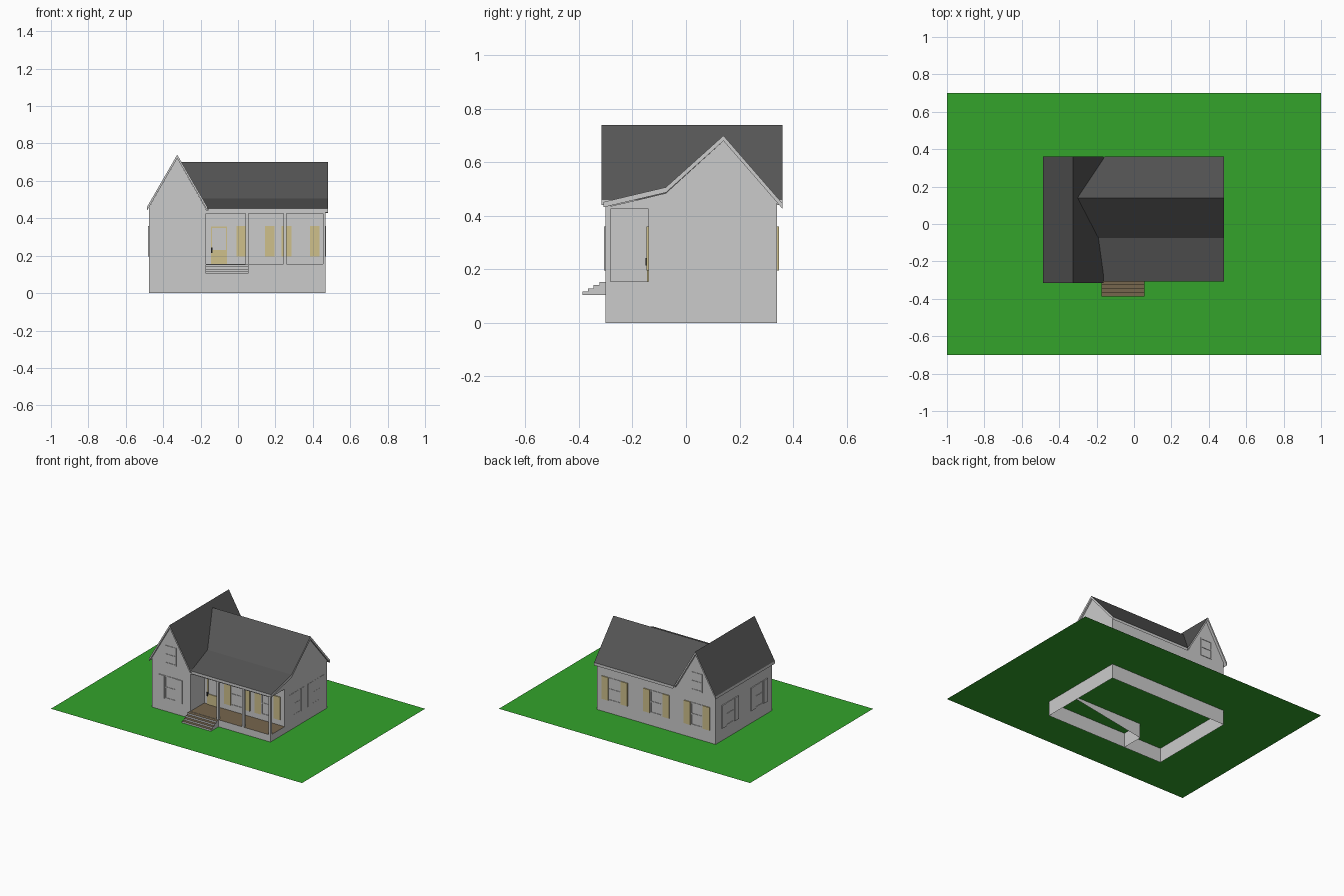
import bpy, bmesh
from mathutils import Vector

if "Cube" in bpy.data.objects:
    bpy.data.objects.remove(bpy.data.objects["Cube"])


def material(name, rgb):
    m = bpy.data.materials.new(name)
    m.diffuse_color = (*rgb, 1)
    m.use_nodes = True
    m.node_tree.nodes["Principled BSDF"].inputs["Base Color"].default_value = m.diffuse_color
    return m


GRASS = material("grass", (0.033, 0.37, 0.024))
ROOF = material("roof_shingle", (0.09, 0.09, 0.09))
TAN = material("tan_paint", (0.62, 0.53, 0.26))
WOOD = material("deck_wood", (0.18, 0.133, 0.075))
DARK = material("dark_metal", (0.03, 0.03, 0.03))
WALL = material("wall_grey", (0.8, 0.8, 0.8))
G = 0.105          # ground level
FLOOR = 0.155      # porch floor level


def finish(name, bm, mats=()):
    me = bpy.data.meshes.new(name)
    bm.to_mesh(me)
    bm.free()
    for m in mats:
        me.materials.append(m)
    ob = bpy.data.objects.new(name, me)
    bpy.context.collection.objects.link(ob)
    return ob


def sheets(name, polys, mat=None):
    """Flat single-sided polygons in one object."""
    bm = bmesh.new()
    for poly in polys:
        bm.faces.new([bm.verts.new(p) for p in poly])
    return finish(name, bm, [mat] if mat else [])


def boxes(name, items, mat=None, top=None):
    """Boxes given as (x0, x1, y0, y1, z0, z1); top colours upward faces."""
    bm = bmesh.new()
    for x0, x1, y0, y1, z0, z1 in items:
        r = bmesh.ops.create_cube(bm, size=1)
        for v in r["verts"]:
            v.co = Vector(((x0 + x1) / 2 + v.co.x * (x1 - x0),
                           (y0 + y1) / 2 + v.co.y * (y1 - y0),
                           (z0 + z1) / 2 + v.co.z * (z1 - z0)))
    bm.normal_update()
    if top:
        for f in bm.faces:
            f.material_index = int(f.normal.z > 0.9)
        return finish(name, bm, [mat or WALL, top])
    return finish(name, bm, [mat] if mat else [])


def roof(name, line, place, a, b, t=0.02, cut=None):
    """Slab under a roof line, swept from a to b; dark on top, grey trim."""
    ring = line + [(u, z - t) for u, z in reversed(line)]
    bm = bmesh.new()
    f = bm.faces.new([bm.verts.new(place(u, a, z)) for u, z in ring])
    r = bmesh.ops.extrude_face_region(bm, geom=[f])
    shift = Vector(place(0, b, 0)) - Vector(place(0, a, 0))
    bmesh.ops.translate(bm, vec=shift,
                        verts=[v for v in r["geom"] if isinstance(v, bmesh.types.BMVert)])
    bmesh.ops.recalc_face_normals(bm, faces=bm.faces)
    if cut:
        bmesh.ops.bisect_plane(bm, geom=bm.verts[:] + bm.edges[:] + bm.faces[:],
                               plane_co=cut[0], plane_no=cut[1], clear_inner=True)
    bm.normal_update()
    for f in bm.faces:
        f.material_index = int(f.normal.z > 0.2)
    return finish(name, bm, [WALL, ROOF])


def on_wall(axis, pos, out, u0, u1, z0, z1, d):
    """Box lying on a wall plane, standing out by d."""
    lo, hi = sorted((pos - 0.002 * out, pos + d * out))
    return (u0, u1, lo, hi, z0, z1) if axis == "y" else (lo, hi, u0, u1, z0, z1)


def window(name, axis, pos, out, c, w=0.10, z0=0.195, z1=0.36, shutter=None, sw=0.052, d=0.007):
    h, b, m = w / 2, 0.008, (z0 + z1) / 2
    bars = [(c - h, c - h + b, z0, z1), (c + h - b, c + h, z0, z1),
            (c - h, c + h, z0, z0 + b), (c - h, c + h, z1 - b, z1),
            (c - h, c + h, m - b / 2, m + b / 2)]
    boxes(name + "_frame", [on_wall(axis, pos, out, *k, d / 2) for k in bars])
    if sw:
        pair = [(c - h - sw, c - h, z0, z1), (c + h, c + h + sw, z0, z1)]
        boxes(name + "_shutters", [on_wall(axis, pos, out, *k, d) for k in pair], shutter)


# Lawn
sheets("lawn", [[(-1, -.7, G), (1, -.7, G), (1, .7, G), (-1, .7, G)]], GRASS)

# House outline
XL, XI, XR = -0.475, -0.17, 0.469
YF, YP, YB = -0.30, -0.14, 0.341
RX = -0.325                         # wing ridge
EZ = 0.46                           # wing wall height

# Wing walls: two gables, outer side and porch side
gable = [(XL, 0), (XI, 0), (XI, EZ - .01), (RX, 0.72), (XL, EZ)]
sheets("wing_walls", [
    [(x, YF, z) for x, z in gable],
    [(x, YB, z) for x, z in reversed(gable)],
    [(XL, YB, 0), (XL, YF, 0), (XL, YF, EZ), (XL, YB, EZ)],
    [(XI, YF, 0), (XI, YP, 0), (XI, YP, .47), (XI, YF, .44)]])

# Main block walls: back, porch back wall, right gable
sheets("main_walls", [
    [(XR, YB, 0), (XI, YB, 0), (XI, YB, .45), (XR, YB, .45)],
    [(XI, YP, 0), (XR, YP, G), (XR, YP, .469), (XI, YP, .469)],
    [(XR, YP, 0), (XR, YB, 0), (XR, YB, .45), (XR, .14, .68),
     (XR, -.075, .485), (XR, YP, .469)]])

# Porch base, right end header, deck, ceiling
sheets("porch_base", [
    [(XI, YF, 0), (XR, YF, 0), (XR, YF, FLOOR), (XI, YF, FLOOR)],
    [(XR, YF, 0), (XR, YP, 0), (XR, YP, FLOOR), (XR, YF, FLOOR)]])
sheets("porch_end_header", [
    [(XR, YF, .425), (XR, YP, .425), (XR, YP, .469), (XR, YF, .432)]])
sheets("porch_deck", [
    [(XI, YF, FLOOR), (XR, YF, FLOOR), (XR, YP, FLOOR), (XI, YP, FLOOR)]], WOOD)
sheets("porch_ceiling", [
    [(XI, YP, .428), (XR, YP, .428), (XR, YF, .428), (XI, YF, .428)]])

# Porch posts and beam
boxes("porch_posts", [(x0, x1, YF, -.282, FLOOR, .43)
                      for x0, x1 in ((.04, .055), (.243, .258), (.454, XR))])
boxes("porch_beam", [(XI, XR, YF, -.282, .425, .445)])

# Front steps
boxes("front_steps", [(-.175, .055, -.387 + .021 * i, YF, G + .012 * i, G + .012 * (i + 1))
                      for i in range(4)], top=WOOD)

# Roofs: wing gable, then main roof trimmed against the wing slope
roof("wing_roof", [(-.487, .46), (RX, .74), (-.163, .46)],
     lambda u, s, z: (u, s, z), -.315, .36)
roof("main_roof", [(-.308, .452), (-.075, .507), (.14, .70), (.36, .447)],
     lambda u, s, z: (s, u, z), -.33, .48,
     cut=(Vector((RX, 0, .735)), Vector((1.728, 0, 1)).normalized()))

# Windows with tan shutters: porch wall and back wall
for i, c in enumerate((.094, .335)):
    window(f"porch_window_{i}", "y", YP, -1, c, shutter=TAN)
for i, c in enumerate((-.327, -.005, .327)):
    window(f"back_window_{i}", "y", YB, 1, c, w=.10, shutter=TAN)

# Windows with plain shutters: wing front and both sides
window("wing_front_window", "y", YF, -1, RX, w=.095, sw=.047)
for i, c in enumerate((-.15, .18)):
    window(f"left_window_{i}", "x", XL, -1, c, w=.095, sw=.045)
for i, c in enumerate((0.0, .215)):
    window(f"right_window_{i}", "x", XR, 1, c, w=.095, sw=.045, d=.002)

# Attic windows in the wing gables
for nm, y, s in (("front", YF, -1), ("back", YB, 1)):
    window(f"attic_window_{nm}", "y", y, s, RX, w=.09, z0=.45, z1=.58, sw=0)

# Front door: tan frame, lower panel, handle
door = [(-.145, -.138, FLOOR, .355), (-.065, -.058, FLOOR, .355),
        (-.145, -.058, .347, .355), (-.138, -.065, FLOOR, .23)]
boxes("front_door", [on_wall("y", YP, -1, *k, .006) for k in door], TAN)
boxes("door_handle", [on_wall("y", YP, -1, -.144, -.137, .215, .243, .012)], DARK)
